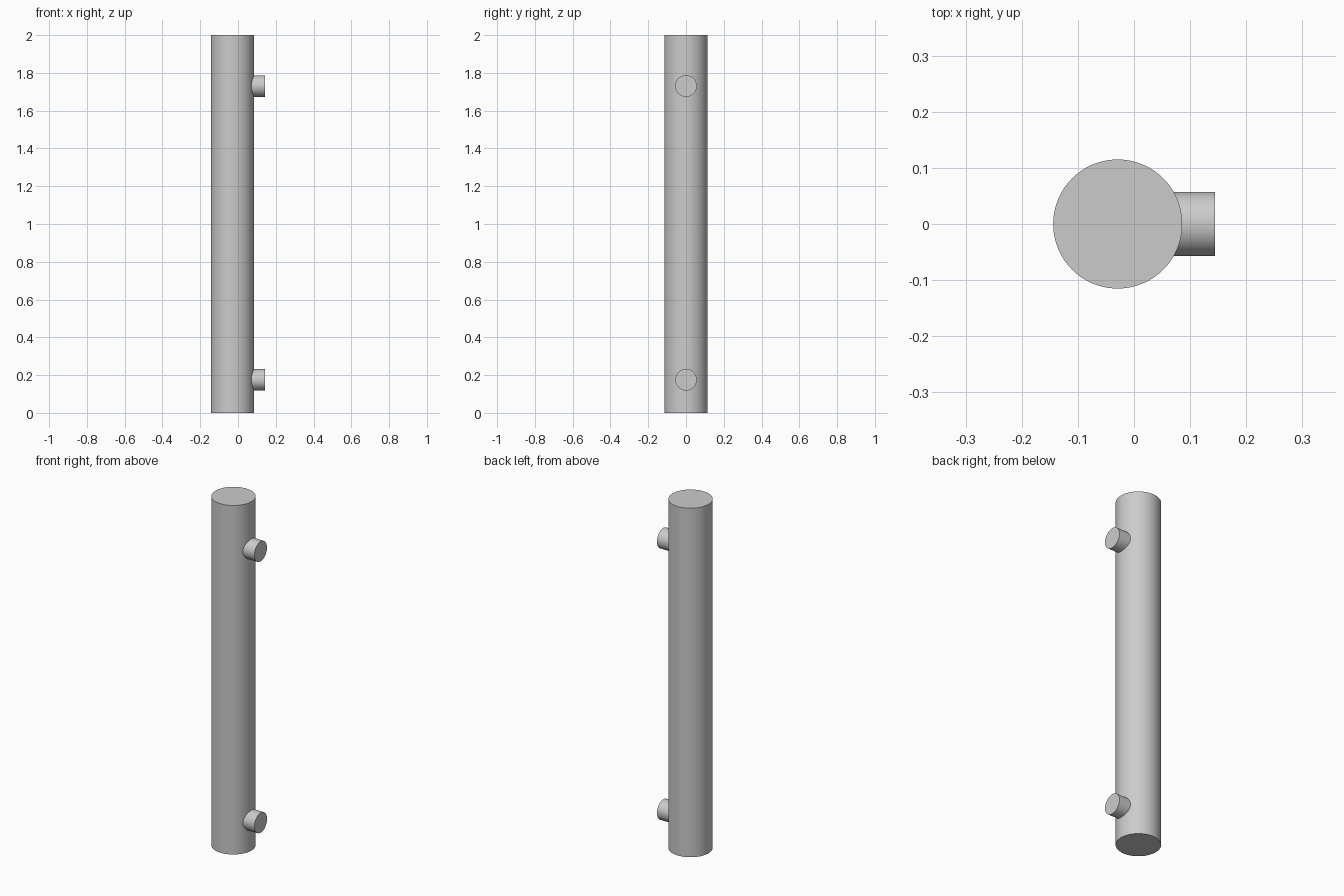
import bpy
import math

cube = bpy.data.objects.get("Cube")
if cube:
    bpy.data.objects.remove(cube, do_unlink=True)

# Brushed metal
metal = bpy.data.materials.new("grey_metal")
metal.use_nodes = True
colour = (0.6, 0.6, 0.6, 1)
metal.diffuse_color = colour
metal.node_tree.nodes["Principled BSDF"].inputs["Base Color"].default_value = colour


def rod(name, radius, length, centre, tilt=0.0):
    """Smooth-sided cylinder with crisp flat ends."""
    bpy.ops.mesh.primitive_cylinder_add(vertices=96, radius=radius, depth=length,
                                        location=centre, rotation=(0, tilt, 0))
    obj = bpy.context.object
    obj.name = name
    obj.data.materials.append(metal)
    bpy.ops.object.shade_smooth_by_angle(angle=math.radians(30))
    return obj


# Main grip bar
BAR_X = -0.029
rod("grip_bar", 0.115, 2.0, (BAR_X, 0, 1.0))

# Mounting posts, rooted just inside the bar
POST_START, POST_END = 0.065, 0.144
for name, z in (("lower_post", 0.175), ("upper_post", 1.73)):
    rod(name, 0.057, POST_END - POST_START,
        ((POST_START + POST_END) / 2, 0, z), math.pi / 2)
